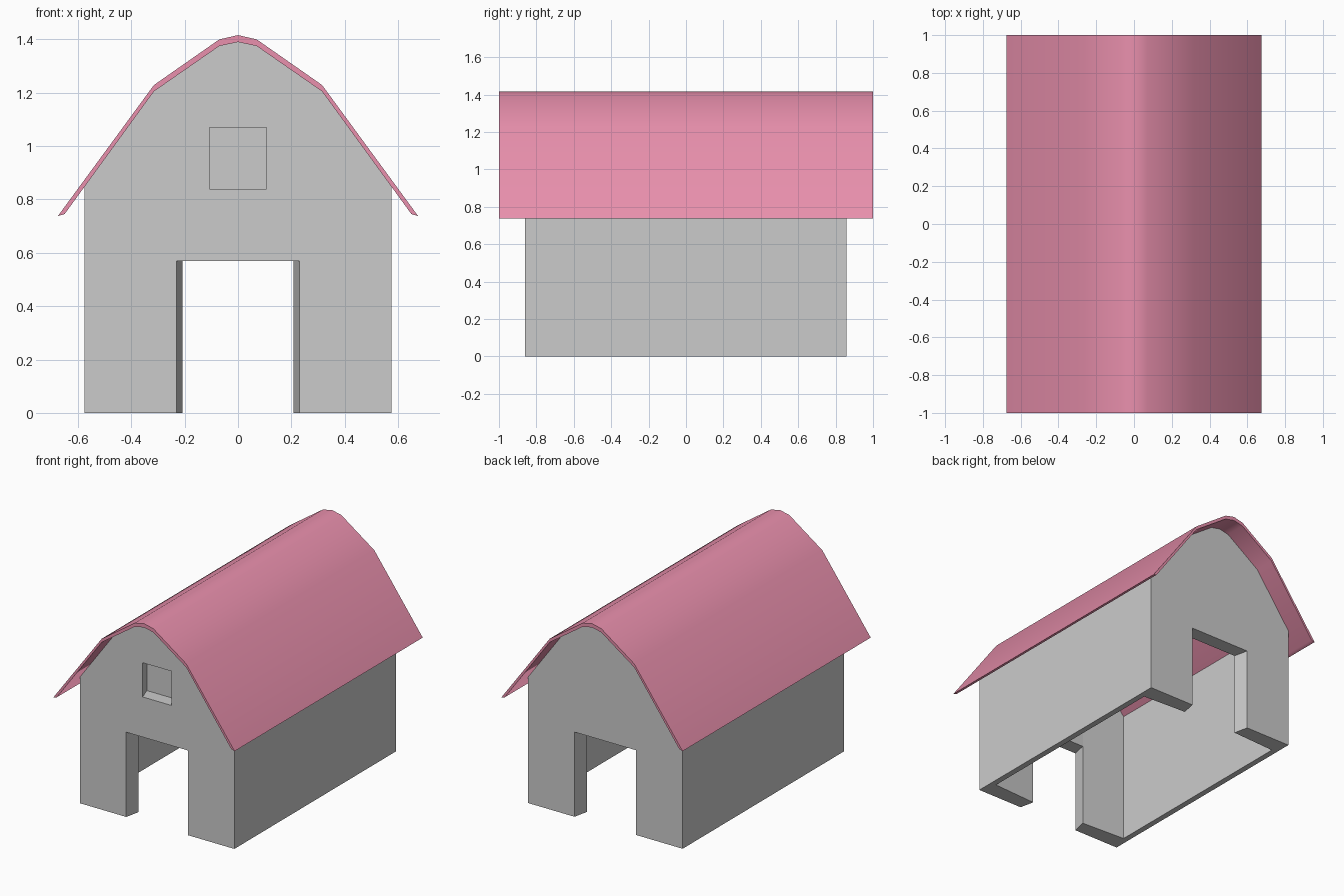
import bpy, bmesh
from mathutils import Vector

if "Cube" in bpy.data.objects:
    bpy.data.objects.remove(bpy.data.objects["Cube"])


def prism(name, points, direction):
    """Extrude a closed outline of 3D points along a direction."""
    bm = bmesh.new()
    face = bm.faces.new([bm.verts.new(p) for p in points])
    grown = bmesh.ops.extrude_face_region(bm, geom=[face])["geom"]
    verts = [g for g in grown if isinstance(g, bmesh.types.BMVert)]
    bmesh.ops.translate(bm, verts=verts, vec=Vector(direction))
    bmesh.ops.recalc_face_normals(bm, faces=bm.faces)
    mesh = bpy.data.meshes.new(name)
    bm.to_mesh(mesh)
    bm.free()
    obj = bpy.data.objects.new(name, mesh)
    bpy.context.collection.objects.link(obj)
    return obj


def mirrored(half):
    """Complete a right-hand half outline across x = 0."""
    return half + [(-x, v) for x, v in reversed(half) if x > 0]


def cut(target, name, plan, z0, z1):
    """Cut an upright prism, given by its plan, out of the target."""
    cutter = prism(name, [(x, y, z0) for x, y in mirrored(plan)], (0, 0, z1 - z0))
    cutter.hide_render = True
    mod = target.modifiers.new(name, 'BOOLEAN')
    mod.operation, mod.solver, mod.object = 'DIFFERENCE', 'EXACT', cutter
    bpy.context.view_layer.objects.active = target
    bpy.ops.object.modifier_apply(modifier=mod.name)
    bpy.data.objects.remove(cutter)


# Walls: gabled block, hollowed out and open at top and bottom
gable = mirrored([(0.575, 0), (0.575, 0.848), (0.315, 1.205), (0.07, 1.375), (0, 1.39)])
walls = prism("barn_walls", [(x, -0.86, z) for x, z in gable], (0, 1.717, 0))
cut(walls, "cavity_cutter",
    [(0.208, -0.76), (0.535, -0.742), (0.535, 0.74), (0.208, 0.757)], -0.1, 1.6)

# Doorways at both ends with jambs narrowing inward
cut(walls, "door_cutter",
    [(0.234, -0.88), (0.208, -0.76), (0.208, 0.757), (0.234, 0.877)], -0.1, 0.57)

# Shallow loft window recess in the front gable
cut(walls, "window_cutter", [(0.10, -0.88), (0.14, -0.77)], 0.84, 1.07)

# Roof: thin curved shell overhanging all round
outer = [(0.675, 0.738), (0.315, 1.229), (0.07, 1.40), (0, 1.416)]
inner = [(0, 1.39), (0.07, 1.375), (0.315, 1.205), (0.65, 0.745)]
section = (outer + [(-x, z) for x, z in reversed(outer[:-1])]
           + [(-x, z) for x, z in reversed(inner[1:])] + inner)
roof = prism("roof", [(x, -1, z) for x, z in section], (0, 2, 0))
pink = bpy.data.materials.new("roof_pink")
pink.diffuse_color = (0.82, 0.28, 0.42, 1)
pink.use_nodes = True
pink.node_tree.nodes["Principled BSDF"].inputs["Base Color"].default_value = pink.diffuse_color
roof.data.materials.append(pink)
bpy.ops.object.select_all(action='DESELECT')
roof.select_set(True)
bpy.context.view_layer.objects.active = roof
bpy.ops.object.shade_smooth_by_angle(angle=0.7)
